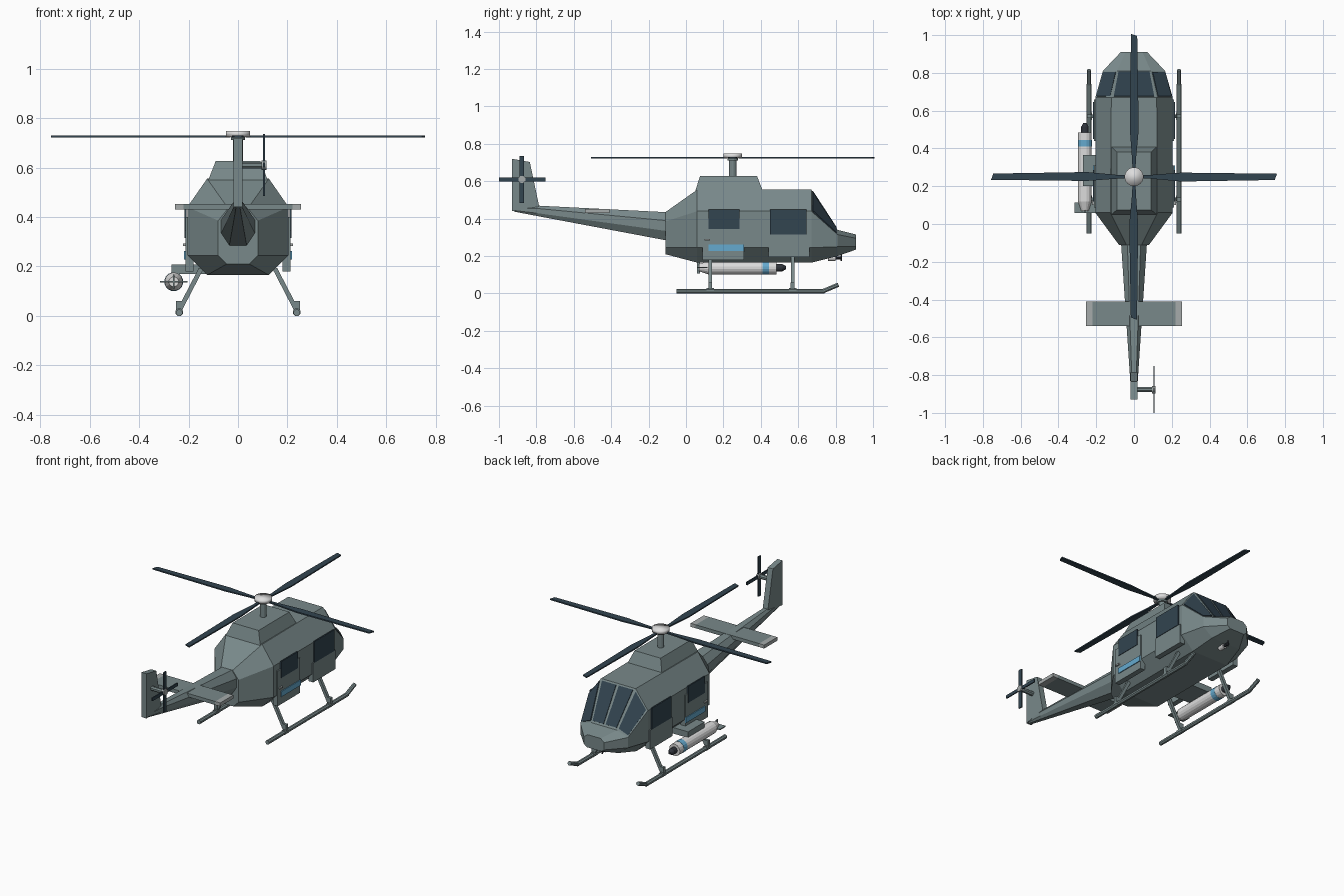
import bpy, bmesh, math
from mathutils import Vector, Matrix

if bpy.data.objects.get("Cube"):
    bpy.data.objects.remove(bpy.data.objects["Cube"])


def mat(name, r, g, b):
    m = bpy.data.materials.new(name)
    m.use_nodes = True
    m.diffuse_color = (r, g, b, 1)
    m.node_tree.nodes["Principled BSDF"].inputs["Base Color"].default_value = (r, g, b, 1)
    return m


GREY = mat("grey_green_paint", .19, .25, .255)
GLASS = mat("dark_blue", .032, .058, .08)
WHITE = mat("white", .72, .72, .72)
BLUE = mat("light_blue", .13, .40, .62)
PALE = mat("pale_grey", .38, .41, .41)
BLACK = mat("near_black", .03, .035, .045)


def finish(name, bm, material, smooth=False):
    bmesh.ops.recalc_face_normals(bm, faces=bm.faces[:])
    me = bpy.data.meshes.new(name)
    bm.to_mesh(me)
    bm.free()
    ob = bpy.data.objects.new(name, me)
    bpy.context.collection.objects.link(ob)
    me.materials.append(material)
    if smooth:
        me.shade_smooth()
    return ob


def loft(name, rings, material):
    """Skin a list of equal-length point rings and cap both ends."""
    bm = bmesh.new()
    vs = [[bm.verts.new(p) for p in ring] for ring in rings]
    n = len(vs[0])
    for a, b in zip(vs, vs[1:]):
        for i in range(n):
            j = (i + 1) % n
            bm.faces.new((a[i], a[j], b[j], b[i]))
    bm.faces.new(vs[0])
    bm.faces.new(vs[-1])
    return finish(name, bm, material)


def box(name, x, y, z, material):
    return loft(name, [[(x[0], yy, z[0]), (x[1], yy, z[0]), (x[1], yy, z[1]), (x[0], yy, z[1])]
                       for yy in y], material)


def rod(name, a, b, r, material, r2=None, sides=8, smooth=False):
    a, b = Vector(a), Vector(b)
    d = b - a
    bm = bmesh.new()
    bmesh.ops.create_cone(bm, cap_ends=True, segments=sides, radius1=r,
                          radius2=r if r2 is None else r2, depth=d.length)
    spin = Matrix.Rotation(math.pi / sides, 4, 'Z')
    bm.transform(Matrix.Translation((a + b) / 2) @ d.to_track_quat('Z', 'Y').to_matrix().to_4x4() @ spin)
    return finish(name, bm, material, smooth)


def plate(name, quad, material, t=.004):
    """Thin slab standing just proud of a quad."""
    q = [Vector(p) for p in quad]
    n = (q[2] - q[0]).cross(q[3] - q[1]).normalized() * t
    return loft(name, [[p - n for p in q], [p + n for p in q]], material)


def octagon(y, bottom, low, high, top):
    half = [bottom, low, high, top]
    return [(x, y, z) for x, z in half] + [(-x, y, z) for x, z in reversed(half)]


# Cabin and nose
cabin = [
    octagon(-.11, (.045, .21), (.08, .245), (.08, .385), (.04, .435)),
    octagon(.06, (.125, .165), (.205, .245), (.205, .44), (.125, .555)),
    octagon(.67, (.125, .165), (.205, .245), (.205, .44), (.12, .555)),
    octagon(.81, (.10, .2), (.165, .25), (.165, .315), (.09, .34)),
    octagon(.91, (.05, .235), (.07, .25), (.07, .295), (.045, .315)),
]
loft("cabin", cabin, GREY)

# Engine housing on the roof
loft("engine_housing", [
    [(-.12, .05, .55), (.12, .05, .55), (.12, .41, .55), (-.12, .41, .55)],
    [(-.09, .075, .627), (.09, .075, .627), (.09, .38, .627), (-.09, .38, .627)]], GREY)

# Windscreen panes, laid over the faces between the two front cabin rings


def windscreen(name, corners, u0, u1):
    a, b, c, d = [Vector(p) for p in corners]

    def at(u, v):
        return a.lerp(b, u).lerp(d.lerp(c, u), v)
    plate(name, [at(u0, .04), at(u1, .04), at(u1, .95), at(u0, .95)], GLASS)


back, front = cabin[2], cabin[3]
windscreen("windscreen_left", (back[3], back[4], front[4], front[3]), .05, .46)
windscreen("windscreen_right", (back[3], back[4], front[4], front[3]), .54, .95)
for i, side in ((2, "left"), (4, "right")):
    windscreen("quarter_window_" + side, (back[i], back[i + 1], front[i + 1], front[i]), .06, .92)

# Tail boom, fin and stabiliser
loft("tail_boom", [
    octagon(-.11, (.035, .285), (.068, .335), (.068, .39), (.035, .435)),
    octagon(-.8, (.012, .415), (.022, .43), (.022, .455), (.012, .47)),
    octagon(-.92, (.008, .438), (.014, .444), (.014, .455), (.008, .46))], GREY)
loft("tail_fin", [[(x, -.93, .72), (x, -.835, .703), (x, -.785, .465), (x, -.93, .44)]
                  for x in (-.018, .018)], GREY)
box("stabiliser", (-.22, .22), (-.54, -.41), (.43, .452), GREY)
for s in (-1, 1):
    box("stabiliser_tip", (s * .22, s * .255), (-.54, -.41), (.43, .452), PALE)

# Main rotor
HUB = Vector((0, .25, .726))
rod("rotor_mast", (0, .25, .62), (0, .25, .73), .02, GREY, sides=12, smooth=False)
rod("rotor_hub", (0, .25, .724), (0, .25, .748), .05, WHITE, sides=20, smooth=True)
rod("rotor_collar", (0, .25, .712), (0, .25, .724), .03, GREY, sides=12)
blade = [(.03, -.008), (.09, -.01), (.25, -.025), (.745, -.017), (.757, .016), (.25, .022), (.09, .01), (.03, .008)]
for k in range(4):
    turn = Matrix.Rotation(k * math.pi / 2, 4, 'Z')
    loft("rotor_blade", [[HUB + turn @ Vector((x, y, z)) for x, y in blade]
                         for z in (-.004, .004)], GLASS)

# Tail rotor
rod("tail_rotor_shaft", (0, -.877, .61), (.1, -.877, .61), .014, GREY)
rod("tail_rotor_hub", (.095, -.877, .61), (.115, -.877, .61), .02, PALE, sides=12)
box("tail_rotor_blade", (.102, .109), (-.889, -.865), (.485, .735), GLASS)
box("tail_rotor_blade", (.102, .109), (-1.0, -.752), (.6, .62), GLASS)

# Both sides: doors, windows and landing skids
for s, side in ((1, "left"), (-1, "right")):
    inner, outer = s * .18, s * .213
    box("sliding_door_" + side, (inner, outer), (.088, .31), (.18, .4), GREY)
    box("front_door_" + side, (inner, outer), (.44, .66), (.195, .315), GREY)
    box("rear_window_" + side, (s * .208, s * .216), (.12, .285), (.345, .448), GLASS)
    box("front_window_" + side, (s * .208, s * .216), (.45, .645), (.315, .448), GLASS)
    box("door_stripe_" + side, (s * .211, s * .218), (.12, .31), (.228, .262), BLUE)
    box("door_handle_" + side, (outer, s * .222), (.1, .128), (.283, .292), PALE)

    x = s * .238
    rod("skid_" + side, (x, -.05, .0125), (x, .74, .0125), .0135, GREY)
    rod("skid_toe_" + side, (x, .733, .0125), (x, .815, .047), .0125, GREY)
    for y in (.13, .57):
        rod("skid_strut", (s * .15, y, .19), (x, y, .02), .013, GREY, sides=4)
        rod("skid_sleeve", (x, y - .02, .014), (x, y + .02, .014), .016, GREY)
        box("skid_bracket", (s * .228, s * .25), (y - .01, y + .01), (.02, .06), GREY)

# Underslung tube with its rack, on one side only
TX, TZ = -.26, .138


def tube(name, y0, y1, r, material, r2=None):
    rod(name, (TX, y0, TZ), (TX, y1, TZ), r, material, r2, 16)


box("tube_rack", (-.27, -.12), (.2, .365), (.17, .208), GREY)
tube("tube_tail", .07, .12, .02, WHITE, .037)
tube("tube_body", .12, .485, .037, WHITE)
tube("tube_band", .41, .445, .0385, BLUE)
tube("tube_nose", .485, .515, .02, BLACK)
tube("tube_tip", .515, .535, .02, BLACK, .008)
box("tube_fin_flat", (TX - .056, TX + .056), (.058, .115), (TZ - .003, TZ + .003), GREY)
box("tube_fin_upright", (TX - .003, TX + .003), (.058, .075), (TZ - .03, TZ + .03), GREY)

# Lamp and probe under the nose
rod("nose_lamp", (0, .76, .19), (0, .8, .19), .016, WHITE, sides=12)
rod("nose_probe", (0, .8, .19), (0, .83, .19), .009, BLACK)
rod("nose_probe_stem", (0, .83, .175), (0, .83, .22), .004, BLACK)
